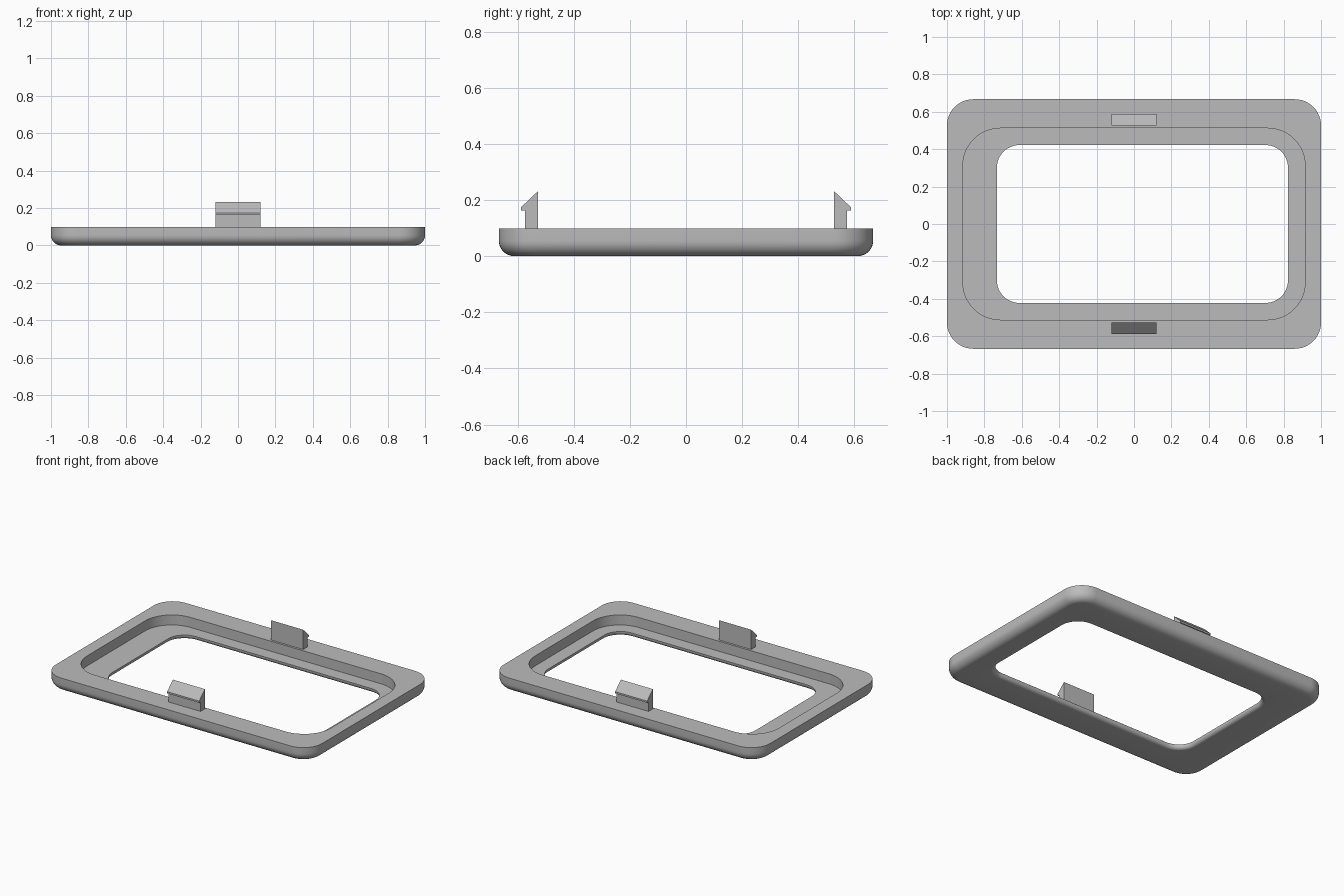
import bpy, bmesh, math

if "Cube" in bpy.data.objects:
    bpy.data.objects.remove(bpy.data.objects["Cube"])

grey = bpy.data.materials.new("plain_grey")
grey.diffuse_color = (0.5, 0.5, 0.5, 1)
grey.use_nodes = True
grey.node_tree.nodes["Principled BSDF"].inputs["Base Color"].default_value = grey.diffuse_color


def rounded_rect(x0, x1, y, r, z, steps=12):
    """Counter-clockwise rounded rectangle at height z."""
    pts = []
    for i, (cx, cy) in enumerate([(x1 - r, y - r), (x0 + r, y - r),
                                  (x0 + r, r - y), (x1 - r, r - y)]):
        for k in range(steps + 1):
            a = math.radians(90 * (i + k / steps))
            pts.append((cx + r * math.cos(a), cy + r * math.sin(a), z))
    return pts


def finish(bm, name):
    bmesh.ops.recalc_face_normals(bm, faces=bm.faces[:])
    mesh = bpy.data.meshes.new(name)
    bm.to_mesh(mesh)
    bm.free()
    mesh.materials.append(grey)
    ob = bpy.data.objects.new(name, mesh)
    bpy.context.collection.objects.link(ob)
    return ob


# Bezel frame: nested rounded rectangles joined into one closed ring
outer_fillet, hole_fillet, n = 0.055, 0.025, 8
floor_z, top_z = 0.03, 0.098
loops = [rounded_rect(-0.915, 0.915, 0.512, 0.20, floor_z),
         rounded_rect(-0.915, 0.915, 0.512, 0.20, top_z),
         rounded_rect(-1, 1, 0.667, 0.14, top_z)]
for k in range(n + 1):  # rounded outer bottom edge
    a = math.pi / 2 * k / n
    d = outer_fillet * (1 - math.cos(a))
    loops.append(rounded_rect(-1 + d, 1 - d, 0.667 - d, 0.14 - d,
                              outer_fillet * (1 - math.sin(a))))
for k in range(n + 1):  # rounded bottom edge of the opening
    a = math.pi / 2 * k / n
    d = hole_fillet * (1 - math.sin(a))
    loops.append(rounded_rect(-0.733 - d, 0.823 + d, 0.422 + d, 0.12 + d,
                              hole_fillet * (1 - math.cos(a))))
loops.append(rounded_rect(-0.733, 0.823, 0.422, 0.12, floor_z))

bm = bmesh.new()
rings = [[bm.verts.new(p) for p in loop] for loop in loops]
for a, b in zip(rings, rings[1:] + rings[:1]):
    for i in range(len(a)):
        j = (i + 1) % len(a)
        bm.faces.new((a[i], a[j], b[j], b[i]))
frame = finish(bm, "bezel_frame")
bpy.context.view_layer.objects.active = frame
frame.select_set(True)
bpy.ops.object.shade_smooth_by_angle(angle=math.radians(30))

# Snap clips: barbed profile extruded along x, mirrored front and back
profile = [(0.527, 0.09), (0.573, 0.09), (0.573, 0.162),
           (0.588, 0.162), (0.588, 0.174), (0.527, 0.232)]
for name, side in (("back_clip", 1), ("front_clip", -1)):
    bm = bmesh.new()
    face = bm.faces.new([bm.verts.new((-0.12, side * y, z)) for y, z in profile])
    ext = bmesh.ops.extrude_face_region(bm, geom=[face])
    verts = [v for v in ext["geom"] if isinstance(v, bmesh.types.BMVert)]
    bmesh.ops.translate(bm, verts=verts, vec=(0.24, 0, 0))
    finish(bm, name)
